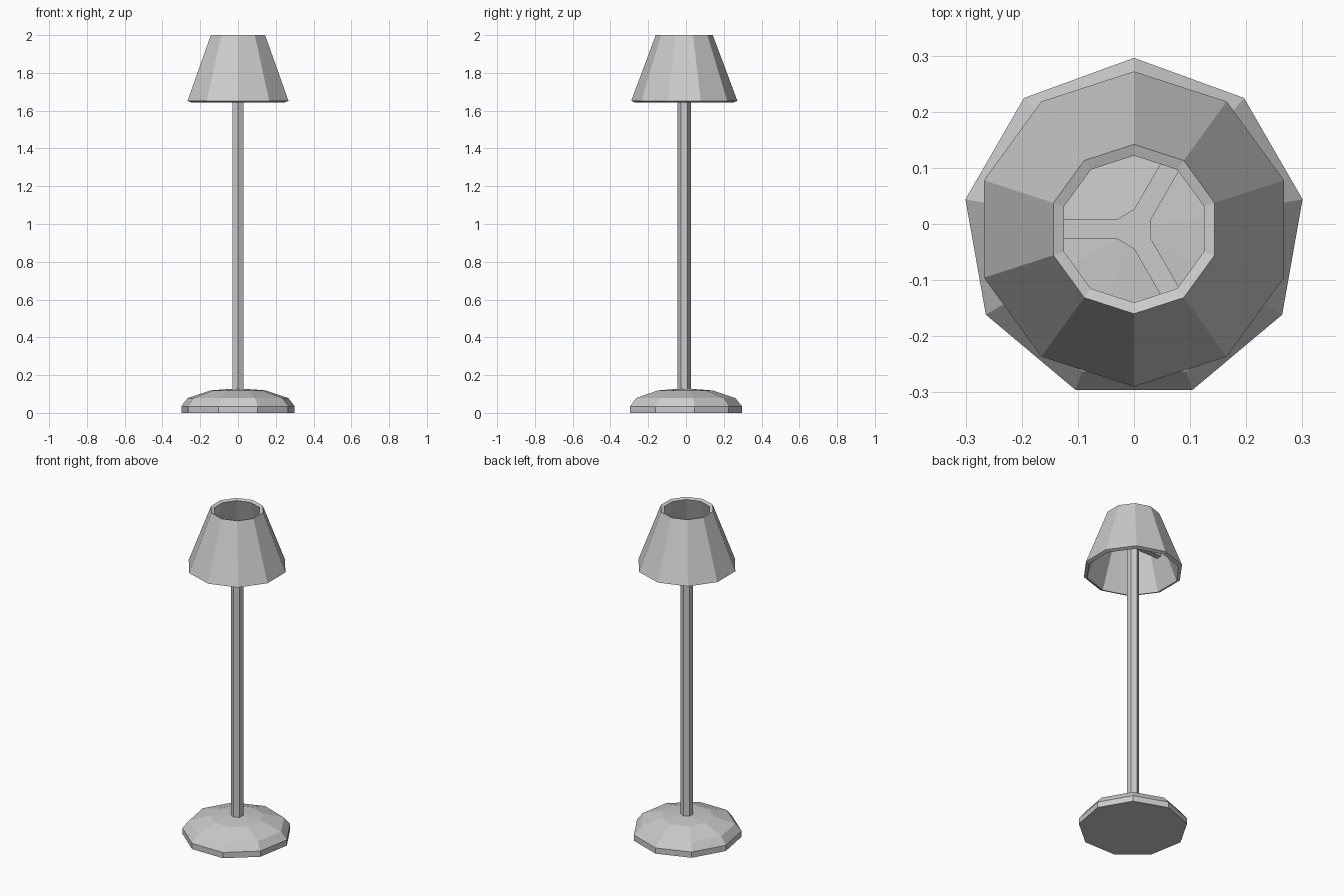
import bpy, bmesh
from math import sin, cos, pi, radians
from mathutils import Vector

if "Cube" in bpy.data.objects:
    bpy.data.objects.remove(bpy.data.objects["Cube"])

CY = -0.009  # lamp axis offset so the odd-sided base is centred


def ring(bm, r, z, sides):
    # one corner always points to +y
    return [bm.verts.new((r * cos(pi / 2 + 2 * pi * i / sides),
                          CY + r * sin(pi / 2 + 2 * pi * i / sides), z)) for i in range(sides)]


def bridge(bm, a, b):
    n = len(a)
    for i in range(n):
        bm.faces.new((a[i], a[(i + 1) % n], b[(i + 1) % n], b[i]))


def finish(bm, name):
    bmesh.ops.recalc_face_normals(bm, faces=bm.faces[:])
    mesh = bpy.data.meshes.new(name)
    bm.to_mesh(mesh)
    bm.free()
    bpy.context.collection.objects.link(bpy.data.objects.new(name, mesh))


# Base: nine-sided stepped dome
bm = bmesh.new()
rings = [ring(bm, r, z, 9) for r, z in [(0.305, 0), (0.305, 0.035), (0.27, 0.079), (0.148, 0.119)]]
for a, b in zip(rings, rings[1:]):
    bridge(bm, a, b)
bm.faces.new(rings[0][::-1])
apex = bm.verts.new((0, CY, 0.13))
top = rings[-1]
for i in range(9):
    bm.faces.new((top[i], top[(i + 1) % 9], apex))
finish(bm, "base")

# Pole: hexagonal, with three arms extruded from alternate sides of its head
bm = bmesh.new()
rings = [ring(bm, 0.035, z, 6) for z in (0.11, 1.81, 1.845)]
for a, b in zip(rings, rings[1:]):
    bridge(bm, a, b)
bm.faces.new(rings[0][::-1])
bm.faces.new(rings[-1])
bmesh.ops.recalc_face_normals(bm, faces=bm.faces[:])
for angle in (60, 180, 300):
    d = Vector((cos(radians(angle)), sin(radians(angle)), 0))
    face = next(f for f in bm.faces
                if f.normal.dot(d) > 0.99 and f.calc_center_median().z > 1.81)
    new = bmesh.ops.extrude_discrete_faces(bm, faces=[face])["faces"][0]
    bmesh.ops.translate(bm, verts=new.verts[:], vec=d * 0.167)
finish(bm, "pole_with_shade_arms")

# Shade: ten-sided open cone with a thin wall
bm = bmesh.new()
rings = [ring(bm, r, z, 10) for r, z in [(0.281, 1.652), (0.151, 2.0), (0.131, 1.993), (0.261, 1.644)]]
for i in range(4):
    bridge(bm, rings[i], rings[(i + 1) % 4])
finish(bm, "shade")
